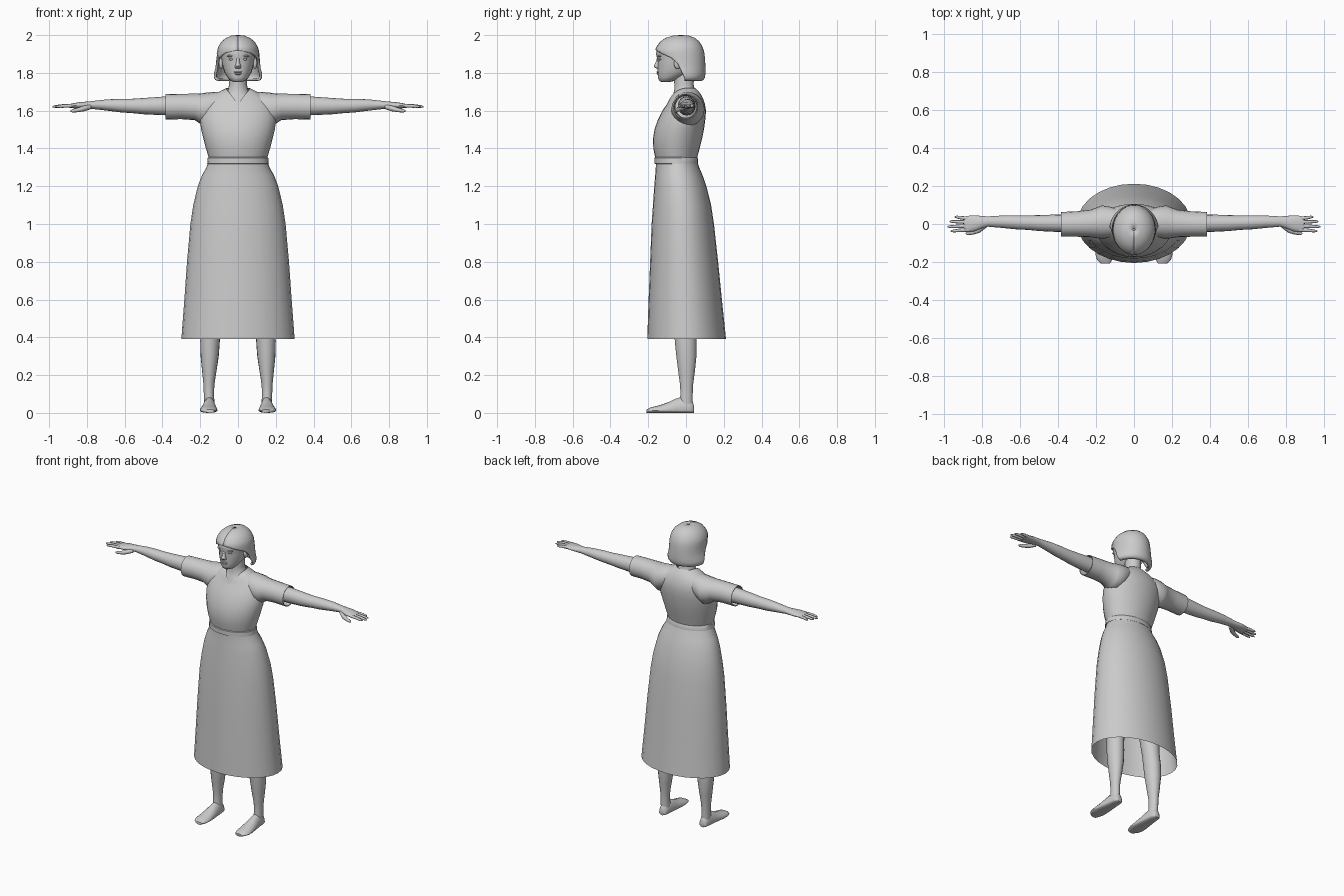
import bpy, bmesh, math
from mathutils import Vector

grey = bpy.data.materials.new("plain grey")
grey.diffuse_color = (0.6, 0.6, 0.6, 1)


def finish(name, bm, mirror=False, subdiv=0, thick=0, angle=50):
    bmesh.ops.recalc_face_normals(bm, faces=bm.faces)
    me = bpy.data.meshes.new(name)
    bm.to_mesh(me)
    bm.free()
    me.materials.append(grey)
    ob = bpy.data.objects.new(name, me)
    bpy.context.collection.objects.link(ob)
    bpy.ops.object.select_all(action='DESELECT')
    ob.select_set(True)
    bpy.context.view_layer.objects.active = ob
    bpy.ops.object.shade_smooth_by_angle(angle=math.radians(angle))
    if thick:
        m = ob.modifiers.new("thickness", 'SOLIDIFY')
        m.thickness = thick
    if subdiv:
        ob.modifiers.new("smooth", 'SUBSURF').levels = subdiv
        ob.modifiers["smooth"].render_levels = subdiv
    if mirror:
        ob.modifiers.new("mirror", 'MIRROR')
    return ob


def loft(name, rings, start=True, end=True, closed=True, **kw):
    """Skin a list of point rings, optionally capping the ends."""
    bm = bmesh.new()
    rows = [[bm.verts.new(p) for p in r] for r in rings]
    n = len(rows[0])
    for a, b in zip(rows, rows[1:]):
        for i in range(n if closed else n - 1):
            j = (i + 1) % n
            bm.faces.new((a[i], a[j], b[j], b[i]))
    if start:
        bm.faces.new(rows[0])
    if end:
        bm.faces.new(rows[-1])
    return finish(name, bm, **kw)


def level(z, hx, yf, yb, ym=None, xc=0, n=28):
    """Horizontal oval with separate front and back depth."""
    ym = (yf + yb) / 2 if ym is None else ym
    out = []
    for i in range(n):
        a = 2 * math.pi * i / n
        s = math.sin(a)
        out.append((xc + hx * math.cos(a), ym + s * ((yb - ym) if s > 0 else (ym - yf)), z))
    return out


def across(x, zc, rz, yc, ry, n=16):
    """Oval standing across the x axis."""
    t = [2 * math.pi * i / n for i in range(n)]
    return [(x, yc + ry * math.cos(a), zc + rz * math.sin(a)) for a in t]


def tube(name, pts, n=8, **kw):
    """Round tube through (x, y, z, radius) points, lying in the xy plane."""
    rings = []
    for i, p in enumerate(pts):
        q, r = pts[max(i - 1, 0)], pts[min(i + 1, len(pts) - 1)]
        d = (Vector(r[:3]) - Vector(q[:3])).normalized()
        u = d.cross(Vector((0, 0, 1))).normalized()
        v = u.cross(d)
        rings.append([Vector(p[:3]) + p[3] * (math.cos(k * 2 * math.pi / n) * u
                      + math.sin(k * 2 * math.pi / n) * v) for k in range(n)])
    return loft(name, rings, **kw)


def blob(name, c, s, mirror=False):
    bm = bmesh.new()
    bmesh.ops.create_uvsphere(bm, u_segments=14, v_segments=10, radius=1)
    for v in bm.verts:
        v.co = Vector(c) + Vector([a * b for a, b in zip(v.co, s)])
    return finish(name, bm, mirror=mirror)


# Skirt, an open bell
loft("skirt", [level(*r) for r in (
    (0.39, .30, -.205, .212), (0.6, .284, -.198, .19), (0.8, .27, -.19, .17),
    (1.0, .252, -.182, .148), (1.1, .237, -.175, .133), (1.2, .213, -.168, .108),
    (1.26, .19, -.163, .087), (1.30, .167, -.16, .07), (1.335, .156, -.16, .058))],
    start=False, end=False)

# Belt
loft("belt", [level(*r) for r in (
    (1.318, .158, -.162, .06), (1.32, .163, -.168, .064),
    (1.35, .160, -.168, .062), (1.355, .154, -.162, .058))], angle=40)

# Bodice with a V neckline
rings = []
for r in ((1.345, .153, -.162, .058), (1.40, .17, -.173, .072), (1.45, .183, -.175, .085),
          (1.50, .195, -.167, .095), (1.55, .202, -.15, .102), (1.60, .20, -.125, .106),
          (1.635, .19, -.101, .10), (1.665, .165, -.085, .09), (1.688, .125, -.075, .078),
          (1.706, .088, -.068, .064), (1.72, .064, -.06, .05)):
    ring = []
    for x, y, z in level(*r):
        v = max(0, 1 - abs(x) / .065) if z > 1.64 and y < 0 else 0
        ring.append((x, y + v * (-.1 - y), z + v * (1.636 - z)))
    rings.append(ring)
loft("bodice", rings, start=False, end=False, angle=60)

# Short sleeves, open at the cuff
loft("sleeve", [across(*r, n=20) for r in (
    (.07, 1.645, .055, .01, .06), (.12, 1.625, .075, .01, .08), (.17, 1.607, .088, .01, .088),
    (.20, 1.611, .08, .006, .08), (.23, 1.62, .07, .003, .072), (.30, 1.622, .067, 0, .067),
    (.385, 1.62, .067, -.002, .065), (.383, 1.62, .062, -.002, .06), (.34, 1.62, .058, 0, .056))],
    end=False, mirror=True, angle=60)

# Arms and palms
loft("arm", [across(*r) for r in (
    (.30, 1.626, .052, .004, .047), (.40, 1.625, .049, .004, .046), (.50, 1.624, .043, .005, .042),
    (.56, 1.625, .038, .007, .038), (.62, 1.627, .036, .009, .037), (.70, 1.63, .029, .012, .032),
    (.77, 1.63, .021, .013, .027), (.80, 1.629, .019, .01, .032), (.84, 1.628, .017, .004, .042),
    (.875, 1.626, .013, 0, .043), (.895, 1.625, .009, -.001, .039))], mirror=True)

# Fingers and thumb
for nm, y0, y1, tip in (("index_finger", -.031, -.037, .965), ("middle_finger", -.011, -.014, .982),
                        ("ring_finger", .01, .013, .972), ("little_finger", .029, .037, .945)):
    m = (.88 + tip) / 2
    tube(nm, [(.87, y0, 1.626, .010), (m, (y0 + y1) / 2, 1.625, .009),
              (tip - .012, y1, 1.622, .007), (tip, y1, 1.621, .003)], mirror=True)
tube("thumb", [(.785, -.008, 1.62, .014), (.82, -.034, 1.61, .014), (.85, -.045, 1.603, .011),
               (.875, -.05, 1.599, .009), (.886, -.05, 1.598, .004)], mirror=True)

# Legs
loft("leg", [level(z, hx, yf, yb, xc=xc, n=18) for z, hx, yf, yb, xc in (
    (.04, .028, -.035, .036, .152), (.10, .027, -.03, .036, .154), (.15, .029, -.032, .038, .154),
    (.22, .038, -.042, .048, .152), (.30, .048, -.052, .056, .150), (.38, .052, -.06, .056, .148),
    (.46, .052, -.066, .05, .143), (.55, .058, -.075, .052, .136), (.70, .07, -.09, .065, .122),
    (.88, .085, -.10, .085, .105))], mirror=True)

# Feet, flat soled
rings = []
for y, xc, w, top in ((.043, .152, .016, .03), (.036, .152, .025, .06), (.015, .152, .031, .08),
                      (-.02, .152, .034, .085), (-.055, .153, .038, .075), (-.09, .154, .043, .058),
                      (-.13, .155, .047, .044), (-.165, .156, .046, .034), (-.19, .155, .039, .028),
                      (-.208, .150, .024, .018)):
    ring = []
    for i in range(16):
        a = 2 * math.pi * i / 16
        s = math.sin(a)
        ring.append((xc + w * math.cos(a), y, .012 + (s * (top - .012) if s > 0 else s * .012)))
    rings.append(ring)
loft("foot", rings, mirror=True)

# Neck and upper chest
loft("neck", [level(*r, n=24) for r in (
    (1.60, .13, -.10, .085), (1.64, .11, -.092, .078), (1.68, .076, -.07, .062),
    (1.71, .053, -.062, .046), (1.74, .047, -.062, .04), (1.80, .048, -.064, .045))])

# Head
loft("head", [level(z, hx, yf, yb, ym, n=24) for z, hx, yf, yb, ym in (
    (1.752, .022, -.132, -.085, -.11), (1.758, .038, -.141, -.06, -.10),
    (1.775, .055, -.149, -.03, -.08), (1.80, .070, -.149, .03, -.06),
    (1.83, .080, -.151, .065, -.05), (1.86, .086, -.151, .08, -.045),
    (1.875, .088, -.152, .083, -.04), (1.90, .092, -.159, .083, -.04),
    (1.925, .092, -.154, .078, -.04), (1.95, .084, -.135, .066, -.04),
    (1.975, .06, -.095, .035, -.035))])

# Facial features
loft("nose", [level(z, hx, yf, -.135, n=10) for z, hx, yf in (
    (1.822, .009, -.152), (1.827, .017, -.165), (1.836, .017, -.172),
    (1.85, .011, -.164), (1.872, .008, -.156), (1.89, .009, -.152))])
blob("eye", (.034, -.134, 1.872), (.015, .012, .007), True)
blob("brow", (.036, -.138, 1.889), (.022, .012, .006), True)
blob("upper_lip", (0, -.146, 1.804), (.023, .010, .005))
blob("lower_lip", (0, -.145, 1.795), (.019, .010, .006))
blob("ear", (.09, -.045, 1.85), (.012, .019, .03), True)

# Bob haircut, open around the face
rings = []
for z, hx, yf, yb, phi in (
        (2.0, .006, -.035, -.022, 180), (1.997, .035, -.07, .015, 180), (1.985, .064, -.108, .048, 180),
        (1.965, .088, -.137, .072, 180), (1.94, .104, -.155, .086, 180), (1.922, .110, -.163, .093, 180),
        (1.905, .113, -.163, .097, 142), (1.88, .115, -.16, .10, 112), (1.85, .117, -.16, .102, 97),
        (1.82, .121, -.16, .103, 90), (1.795, .129, -.16, .103, 84), (1.775, .130, -.16, .100, 80),
        (1.762, .122, -.16, .092, 78), (1.757, .105, -.16, .078, 78)):
    ym = -.03
    ring = []
    for i in range(33):
        a = math.radians(phi) * (i / 16 - 1)
        c = math.cos(a)
        ring.append((hx * math.sin(a), ym + c * ((yb - ym) if c > 0 else (ym - yf)), z))
    rings.append(ring)
loft("hair", rings, start=False, end=False, closed=False, thick=.014, angle=60)
